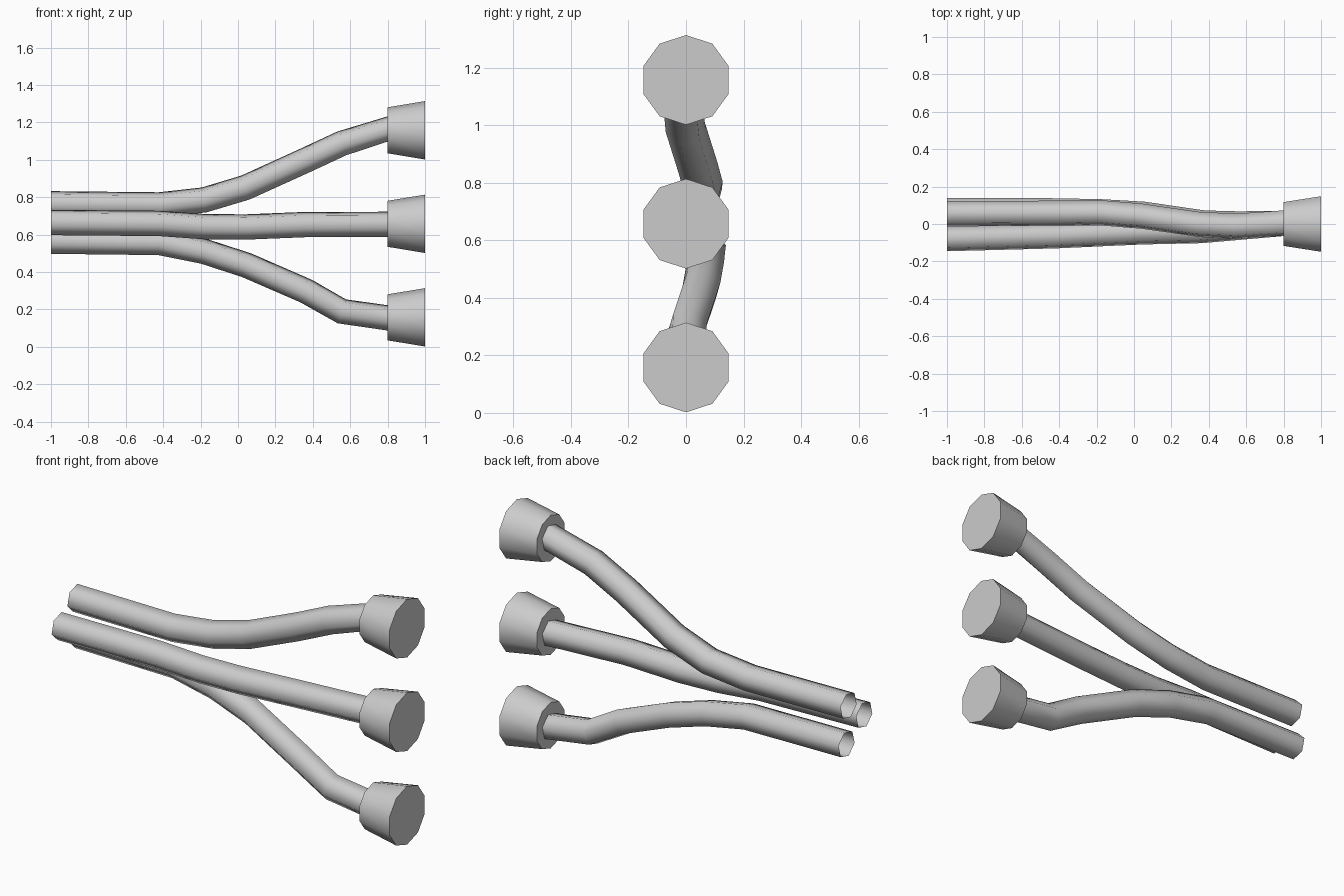
import bpy, math
from mathutils import Vector

if "Cube" in bpy.data.objects:
    bpy.data.objects.remove(bpy.data.objects["Cube"])


def finish(name, verts, faces):
    me = bpy.data.meshes.new(name)
    me.from_pydata(verts, [], faces)
    ob = bpy.data.objects.new(name, me)
    bpy.context.collection.objects.link(ob)
    bpy.ops.object.select_all(action='DESELECT')
    ob.select_set(True)
    bpy.context.view_layer.objects.active = ob
    bpy.ops.object.shade_smooth_by_angle(angle=math.radians(65))
    return ob


def loft(name, path, radii, sides, start, capped):
    """Sweep a regular polygon along a path running towards +x."""
    pts = [Vector(p) for p in path]
    verts, faces = [], []
    n = len(pts)
    for i, p in enumerate(pts):
        # average of the neighbouring directions, ends stay square to x
        if i in (0, n - 1):
            t = Vector((1, 0, 0))
        else:
            t = ((p - pts[i - 1]).normalized() + (pts[i + 1] - p).normalized()).normalized()
        side = Vector((0, 1, 0))
        side = (side - t * side.dot(t)).normalized()
        up = t.cross(side)
        for k in range(sides):
            a = start + math.tau * k / sides
            verts.append(p + radii[i] * (math.cos(a) * side + math.sin(a) * up))
    for i in range(n - 1):
        for k in range(sides):
            j = (k + 1) % sides
            faces.append((i * sides + k, i * sides + j, (i + 1) * sides + j, (i + 1) * sides + k))
    if capped:
        faces.append(tuple(reversed(range(sides))))
        faces.append(tuple(range((n - 1) * sides, n * sides)))
    return finish(name, verts, faces)


# Cables: six-sided open tubes fanning out to the plugs
cables = {
    "lower": [(-1, .072, .565), (-.42, .07, .558), (-.18, .065, .51), (.045, .052, .437),
              (.365, .005, .298), (.555, 0, .19), (.8, .003, .155)],
    "middle": [(-1, -.078, .665), (-.42, -.063, .66), (-.18, -.052, .643), (.04, -.042, .641),
               (.36, -.035, .654), (.8, .003, .655)],
    "upper": [(-1, .055, .765), (-.42, .057, .759), (-.18, .06, .786), (.04, .042, .852),
              (.355, -.003, .995), (.555, -.012, 1.088), (.8, .005, 1.165)],
}
for name, path in cables.items():
    loft(name + "_cable", path, [.07] * len(path), 6, math.radians(15), False)

# Plugs: ten-sided solid flared ends
for name, z in zip(cables, (.158, .658, 1.158)):
    loft(name + "_plug", [(.8, 0, z), (1, 0, z)], [.123, .156], 10, math.pi / 2, True)
